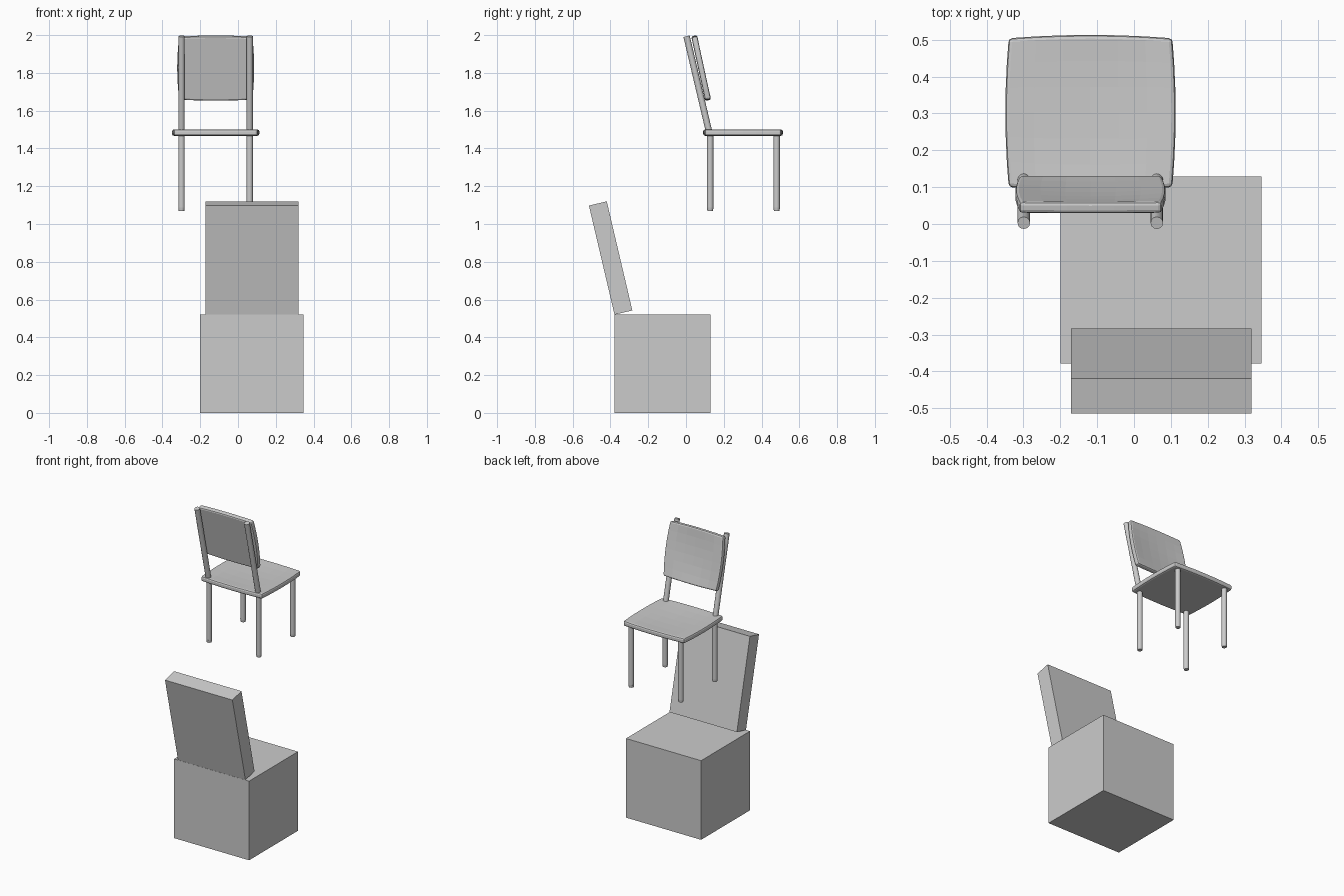
import bpy, bmesh, math
from mathutils import Vector, Matrix

if "Cube" in bpy.data.objects:
    bpy.data.objects.remove(bpy.data.objects["Cube"])


def add_object(name, bm, smooth=False):
    bmesh.ops.recalc_face_normals(bm, faces=bm.faces)
    me = bpy.data.meshes.new(name)
    bm.to_mesh(me)
    bm.free()
    ob = bpy.data.objects.new(name, me)
    bpy.context.collection.objects.link(ob)
    if smooth:
        bpy.ops.object.select_all(action='DESELECT')
        ob.select_set(True)
        bpy.context.view_layer.objects.active = ob
        bpy.ops.object.shade_smooth_by_angle(angle=math.radians(35))
    return ob


def box(name, size, loc, tilt=0.0):
    bm = bmesh.new()
    m = (Matrix.Translation(loc) @ Matrix.Rotation(tilt, 4, 'X')
         @ Matrix.Diagonal((*size, 1)))
    bmesh.ops.create_cube(bm, size=1, matrix=m)
    return add_object(name, bm)


def rod(name, a, b, r0, r1, sides=12):
    a, b = Vector(a), Vector(b)
    d = b - a
    bm = bmesh.new()
    m = Matrix.Translation((a + b) / 2) @ d.to_track_quat('Z', 'Y').to_matrix().to_4x4()
    bmesh.ops.create_cone(bm, cap_ends=True, segments=sides, radius1=r0,
                          radius2=r1, depth=d.length, matrix=m)
    return add_object(name, bm, True)


def pad(name, half_w, half_d, thick, bulge_w, bulge_d, dish, matrix):
    """Panel with bowed sides, a shallow dish on top and a rounded rim."""
    bm = bmesh.new()
    bmesh.ops.create_grid(bm, x_segments=6, y_segments=6, size=1)
    top = bm.faces[:]
    for f in bmesh.ops.extrude_face_region(bm, geom=top)['geom']:
        if isinstance(f, bmesh.types.BMVert):
            f.co.z = -thick
    bm.normal_update()
    for v in bm.verts:
        u, w = v.co.x, v.co.y
        v.co.x = u * (half_w + bulge_w * (1 - w * w))
        v.co.y = w * (half_d + bulge_d * (1 - u * u))
        if v.co.z > -thick / 2:
            v.co.z -= dish * (1 - u * u) * (1 - w * w)
    bmesh.ops.recalc_face_normals(bm, faces=bm.faces)
    rim = [e for e in bm.edges if len(e.link_faces) == 2
           and e.calc_face_angle() > math.radians(50)]
    bmesh.ops.bevel(bm, geom=rim, offset=thick * 0.3, segments=2, profile=0.5,
                    affect='EDGES', clamp_overlap=True)
    bm.transform(matrix)
    return add_object(name, bm)


# Lower block seat
box("block_base", (0.546, 0.508, 0.52), (0.073, -0.125, 0.26))
box("block_backrest", (0.49, 0.097, 0.593), (0.074, -0.399, 0.82), math.radians(13.2))

# Upper chair seat
pad("chair_seat", 0.222, 0.202, 0.034, 0.009, 0.009, 0.008,
    Matrix.Translation((-0.118, 0.302, 1.501)))

# Legs, feet and leaning back posts
for side, x in (("left", -0.299), ("right", 0.062)):
    for pos, y in (("back", 0.128), ("front", 0.48)):
        rod(f"{pos}_leg_{side}", (x, y, 1.085), (x, y, 1.475), 0.017, 0.017)
        rod(f"{pos}_foot_{side}", (x, y, 1.07), (x, y, 1.087), 0.015, 0.0172)
    rod(f"back_post_{side}", (x, 0.124, 1.48), (x, 0.003, 1.994), 0.017, 0.017)

# Backrest panel, dished face towards the sitter
up = Vector((0, -0.212, 0.977)).normalized()
out = Vector((0, up.z, -up.y))
rest = Matrix.Translation((-0.118, 0.096, 1.829)) @ Matrix(
    ((-1, 0, 0), up, out)).transposed().to_4x4()
pad("chair_backrest", 0.193, 0.17, 0.032, 0.011, 0.005, 0.010, rest)
